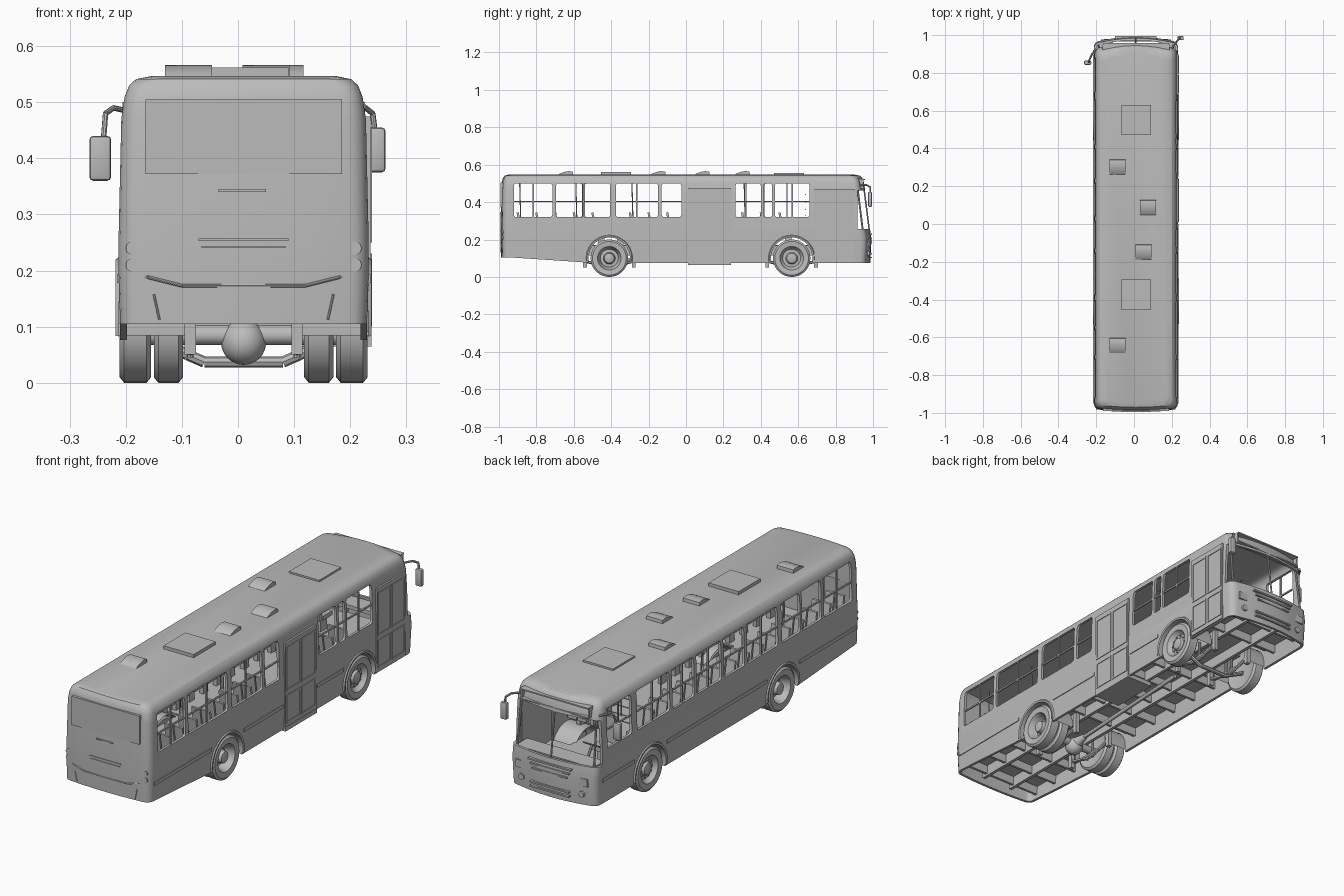
import bpy, bmesh, math
from mathutils import Vector, Matrix

if "Cube" in bpy.data.objects:
    bpy.data.objects.remove(bpy.data.objects["Cube"])

CX, HW = 0.01, 0.223          # body centre line and half width
WHEELS = (-0.41, 0.565)       # axle positions
grey = bpy.data.materials.new("body_grey")
grey.diffuse_color = (0.5, 0.5, 0.5, 1)
grey.use_nodes = True
grey.node_tree.nodes["Principled BSDF"].inputs["Base Color"].default_value = grey.diffuse_color


def part(name, bm, angle=30):
    bmesh.ops.remove_doubles(bm, verts=bm.verts, dist=1e-5)
    bmesh.ops.recalc_face_normals(bm, faces=bm.faces)
    me = bpy.data.meshes.new(name)
    bm.to_mesh(me)
    bm.free()
    me.materials.append(grey)
    me.polygons.foreach_set("use_smooth", [True] * len(me.polygons))
    me.set_sharp_from_angle(angle=math.radians(angle))
    ob = bpy.data.objects.new(name, me)
    bpy.context.collection.objects.link(ob)
    return ob


def box(bm, x0, x1, y0, y1, z0, z1, round_x=0.0):
    m = Matrix.Translation(((x0 + x1) / 2, (y0 + y1) / 2, (z0 + z1) / 2)) @ \
        Matrix.Diagonal((abs(x1 - x0), abs(y1 - y0), abs(z1 - z0), 1))
    vs = bmesh.ops.create_cube(bm, size=1, matrix=m)["verts"]
    if round_x:
        es = [e for e in {e for v in vs for e in v.link_edges}
              if abs(e.verts[0].co.x - e.verts[1].co.x) > 1e-4]
        bmesh.ops.bevel(bm, geom=es, offset=round_x, segments=3, profile=0.5, affect='EDGES')
    return vs


def tube(bm, p, q, r, n=8, r2=None):
    p, q = Vector(p), Vector(q)
    m = Matrix.Translation((p + q) / 2) @ (q - p).to_track_quat('Z', 'Y').to_matrix().to_4x4()
    bmesh.ops.create_cone(bm, cap_ends=True, segments=n, radius1=r,
                          radius2=r if r2 is None else r2, depth=(q - p).length, matrix=m)


def path(bm, pts, r, n=8):
    for p, q in zip(pts, pts[1:]):
        tube(bm, p, q, r, n)


def lathe(bm, s, yc, prof, a0=0, a1=360, n=36):
    # profile of (radius, distance from centre line) turned about the axle
    rows = []
    for i in range(n + 1):
        a = math.radians(a0 + (a1 - a0) * i / n)
        rows.append([bm.verts.new((CX + s * d, yc + r * math.cos(a), 0.1 + r * math.sin(a)))
                     for r, d in prof])
    for A, B in zip(rows, rows[1:]):
        for k in range(len(prof) - 1):
            bm.faces.new((A[k], A[k + 1], B[k + 1], B[k]))


def outline(ins, yf, yr, r=0.035):
    # plan of the body: gently bowed ends, rounded corners
    w, pts = HW - ins, []
    for end, y, bow in ((1, yf, 0.022), (-1, yr, 0.008)):
        half = []
        for k in range(5):
            a = math.radians(90 * k / 4)
            half.append((w - r + r * math.cos(a), end * y - bow - r + r * math.sin(a)))
        half += [((w - r) * t, end * y - bow * t * t) for t in (0.66, 0.33, 0)]
        full = half + [(-x, v) for x, v in reversed(half[:-1])]
        pts += [(CX + end * x, end * v) for x, v in full]
        pts.append((CX - end * w, -0.5))
    return pts


# body shell, lofted upward from the skirt to the roof
bm = bmesh.new()
rings = []
for z, ins, yf in ((0.075, 0.003, 0.985), (0.2, 0, 0.992), (0.25, 0, 0.985), (0.47, 0.005, 0.957),
                   (0.51, 0.011, 0.95), (0.53, 0.019, 0.942), (0.541, 0.031, 0.93), (0.547, 0.06, 0.9)):
    ring = []
    for x, y in outline(ins, yf, -0.992 + ins * 0.7):
        lift = 0.03 * min(1, max(0, (-0.5 - y) / 0.42)) if z < 0.1 else 0
        ring.append(bm.verts.new((x, y, z + lift)))
    rings.append(ring)
for A, B in zip(rings, rings[1:]):
    for k in range(len(A)):
        j = (k + 1) % len(A)
        bm.faces.new((A[k], A[j], B[j], B[k]))
bm.faces.new(rings[-1])
body = part("body_shell", bm)

# openings: side windows, windscreen, wheel arches
right = [(-.92, -.715), (-.695, -.405), (-.375, -.15), (-.13, -.025), (.265, .40), (.415, .46), (.475, .66)]
left = [(-.92, -.715), (-.695, -.555), (-.54, -.405), (-.375, -.15), (-.13, .02), (.04, .22),
        (.24, .40), (.42, .66), (.70, .88)]
bm = bmesh.new()
for s, wins in ((1, right), (-1, left)):
    for y0, y1 in wins:
        box(bm, CX + s * 0.18, CX + s * 0.27, y0, y1, 0.32, 0.5, 0.012)
    for yc in WHEELS:
        tube(bm, (CX + s * 0.17, yc, 0.1), (CX + s * 0.27, yc, 0.1), 0.112, 40)
box(bm, -0.3, 0.32, 0.918, 1.1, 0.255, 0.462)
cutter = part("opening_cutter", bm)
cutter.hide_render = True
sol = body.modifiers.new("thickness", 'SOLIDIFY')
sol.thickness, sol.offset = 0.012, -1
cut = body.modifiers.new("openings", 'BOOLEAN')
cut.object, cut.operation, cut.solver = cutter, 'DIFFERENCE', 'EXACT'
me = bpy.data.meshes.new_from_object(body.evaluated_get(bpy.context.evaluated_depsgraph_get()))
body.modifiers.clear()
body.data = me
me.set_sharp_from_angle(angle=math.radians(30))
bpy.data.objects.remove(cutter)

# window bars and side trim
bars, trim = bmesh.new(), bmesh.new()
for s, wins in ((1, right), (-1, left)):
    for y0, y1 in wins:
        box(bars, CX + s * 0.209, CX + s * 0.216, y0, y1, 0.4, 0.407)
        if y1 - y0 > 0.16:
            m = (y0 + y1) / 2
            box(bars, CX + s * 0.209, CX + s * 0.216, m - 0.004, m + 0.004, 0.32, 0.5)
    for y0, y1 in ((-.95, -.53), (-.29, 0), (.25, .445)) + (((.0, .25), (.685, .92)) if s < 0 else ()):
        box(trim, CX + s * 0.22, CX + s * 0.226, y0, y1, 0.178, 0.194)
part("window_bars", bars)
part("side_trim", trim)

# doors with inset panes
bm = bmesh.new()
for y0, y1, z0, z1 in ((0.01, 0.24, 0.08, 0.475), (0.685, 0.9, 0.08, 0.47)):
    box(bm, 0.215, 0.236, y0, y1, z0, z1)
    m = (y0 + y1) / 2
    for a, b in ((y0 + 0.008, m - 0.004), (m + 0.004, y1 - 0.008)):
        for c, d in ((0.1, 0.23), (0.25, z1 - 0.02)):
            for f in ((a, b, c, c + .007), (a, b, d - .007, d), (a, a + .007, c, d), (b - .007, b, c, d)):
                box(bm, 0.235, 0.239, *f)
box(bm, 0.1, 0.238, 0.01, 0.24, 0.065, 0.085)
part("doors", bm)

# wheel arch liners with flared lips
bm = bmesh.new()
for s in (-1, 1):
    for yc in WHEELS:
        lathe(bm, s, yc, [(0.111, 0.1), (0.111, 0.226), (0.12, 0.228), (0.124, 0.222)], -8, 188, 24)
part("wheel_arches", bm)

# wheels: single at the front, twin at the back
bm = bmesh.new()
for s in (-1, 1):
    for yc, d0, d1, depth in ((WHEELS[0], .165, .221, .035), (WHEELS[0], .108, .16, .02), (WHEELS[1], .165, .221, .012)):
        lathe(bm, s, yc, [(0, d0 + .01), (.058, d0 + .008), (.09, d0), (.1, d0 + .008), (.1, d1 - .008), (.09, d1),
                          (.063, d1 - .003), (.059, d1 - .012), (.048, d1 - .012 - depth), (.032, d1 - .01 - depth),
                          (.026, d1 - .012), (.012, d1 - .008), (0, d1 - .008)])
        for k in range(10):
            a = math.tau * k / 10
            y, z = yc + .039 * math.cos(a), .1 + .039 * math.sin(a)
            x = CX + s * (d1 - .012 - depth)
            tube(bm, (x - .006, y, z), (x + .006, y, z), .004, 6)
part("wheels", bm)

# floor, chassis rails and cross members
bm = bmesh.new()
box(bm, -0.1, 0.12, -0.97, 0.95, 0.165, 0.172)
for y0, y1 in ((-0.97, -0.525), (-0.295, 0.45), (0.68, 0.95)):
    box(bm, CX - 0.213, CX + 0.213, y0, y1, 0.165, 0.172)
part("floor", bm)
bm = bmesh.new()
for s in (-1, 1):
    box(bm, CX + s * 0.07, CX + s * 0.085, -0.95, 0.93, 0.115, 0.165)
for y in (-.93, -.8, -.66, -.24, -.1, .04, .18, .32, .74, .88):
    box(bm, CX - 0.21, CX + 0.21, y, y + 0.012, 0.125, 0.165)
part("chassis_frame", bm)

# axles, differential, drive shaft and leaf springs
bm = bmesh.new()
bmesh.ops.create_uvsphere(bm, u_segments=24, v_segments=16, radius=0.04,
                          matrix=Matrix.Translation((CX, WHEELS[0], 0.072)))
tube(bm, (CX - 0.17, WHEELS[0], 0.085), (CX + 0.17, WHEELS[0], 0.085), 0.018, 16)
tube(bm, (CX, WHEELS[0], 0.08), (CX, -0.33, 0.09), 0.032, 16, 0.012)
tube(bm, (CX, -0.34, 0.09), (CX, 0.3, 0.125), 0.01, 12)
part("rear_axle", bm)
bm = bmesh.new()
y = WHEELS[1]
path(bm, [(CX - .18, y, .09), (CX - .1, y, .05), (CX - .07, y, .037), (CX + .07, y, .037),
          (CX + .1, y, .05), (CX + .18, y, .09)], 0.01)
part("front_axle", bm)
bm = bmesh.new()
for s in (-1, 1):
    for yc in WHEELS:
        x = CX + s * 0.095
        pts = [(x, yc + t * 0.13, 0.062 + 0.022 * t * t) for t in (-1, -.5, 0, .5, 1)]
        path(bm, pts, 0.008, 6)
        path(bm, [(a, b * .6 + yc * .4, c - .01) for a, b, c in pts], 0.007, 6)
        for t in (-0.13, 0.13):
            box(bm, x - .01, x + .01, yc + t - .01, yc + t + .01, 0.05, 0.15)
        for t in (-0.02, 0.02):
            tube(bm, (x, yc + t, 0.045), (x, yc + t, 0.14), 0.006)
part("leaf_springs", bm)

# roof hatches and vents
bm = bmesh.new()
for yc, h in ((0.55, 0.555), (-0.375, 0.562)):
    box(bm, -0.065, 0.09, yc - .08, yc + .08, 0.54, h)
part("roof_hatches", bm)
bm = bmesh.new()
for x, y in ((-0.088, 0.3), (0.075, 0.085), (0.05, -0.15), (-0.088, -0.645)):
    prof = [(-.042, .543), (-.03, .553), (-.005, .562), (.02, .566), (.04, .562), (.042, .543)]
    ends = [[bm.verts.new((x + s * .042, y + a, b)) for a, b in prof] for s in (-1, 1)]
    for e in ends:
        bm.faces.new(e)
    for k in range(6):
        bm.faces.new((ends[0][k], ends[0][k - 1], ends[1][k - 1], ends[1][k]))
part("roof_vents", bm)

# rear panel, seams, slots and lamps
bm = bmesh.new()
box(bm, CX - .175, CX + .175, -0.991, -0.97, 0.372, 0.505)
path(bm, [(CX - .21, -.962, .193), (CX - .17, -.985, .188), (CX - .11, -.99, .173), (CX + .11, -.99, .173),
          (CX + .17, -.985, .188), (CX + .21, -.962, .193)], 0.003)
box(bm, -0.035, 0.05, -0.995, -0.98, 0.34, 0.345)
for z, w in ((0.253, .08), (0.24, .075)):
    box(bm, CX - w, CX + w, -0.995, -0.98, z, z + .004)
for s in (-1, 1):
    for z in (0.21, 0.24):
        tube(bm, (CX + s * .198, -0.95, z), (CX + s * .198, -0.983, z), 0.012, 20)
    tube(bm, (CX + s * .15, -.986, .112), (CX + s * .16, -.986, .158), .002, 6)
part("rear_details", bm)

# front: sign frame, screen pillars, grille, headlamps
bm = bmesh.new()
for z in (0.473, 0.517):
    box(bm, CX - .175, CX + .175, 0.92, 0.957, z, z + .006)
for s in (-1, 1):
    box(bm, CX + s * .17, CX + s * .177, 0.915, 0.95, 0.473, 0.523)
    tube(bm, (CX + s * .198, .945, .25), (CX + s * .192, .918, .47), 0.005)
    box(bm, CX + s * .12, CX + s * .185, 0.94, 0.978, 0.165, 0.2)
    tube(bm, (CX + s * .155, .95, .125), (CX + s * .155, .98, .125), 0.014, 16)
tube(bm, (CX, .98, .25), (CX, .952, .47), 0.004)
for z, w in ((.225, .11), (.205, .1), (.185, .09), (.12, .1), (.1, .1)):
    box(bm, CX - w, CX + w, 0.965, 0.994, z, z + .007)
part("front_details", bm)

# mirrors on curved arms
bm = bmesh.new()
for x0, x1, z0, y in ((-0.265, -0.226, 0.36, 0.855), (0.23, 0.263, 0.375, 0.985)):
    vs = box(bm, x0, x1, y - .012, y + .01, z0, z0 + .08)
    es = list({e for v in vs for e in v.link_edges})
    bmesh.ops.bevel(bm, geom=es, offset=0.007, segments=2, profile=0.5, affect='EDGES')
path(bm, [(-.2, .925, .485), (-.222, .9, .49), (-.236, .87, .48), (-.24, .855, .43)], 0.005)
path(bm, [(.2, .93, .49), (.225, .965, .492), (.24, .985, .48), (.245, .985, .44)], 0.005)
part("mirrors", bm)

# passenger seats, handles and poles
bm, poles = bmesh.new(), bmesh.new()
for s in (-1, 1):
    for i in range(15):
        y = -0.88 + i * 0.1
        if s > 0 and -0.06 < y < 0.27:
            continue
        for d in (0.125, 0.175):
            x = CX + s * d
            box(bm, x - .022, x + .022, y, y + .055, 0.235, 0.25)
            for v in box(bm, x - .022, x + .022, y - .008, y + .004, 0.235, 0.345):
                v.co.y -= 0.018 * (v.co.z > 0.3)
        box(bm, CX + s * .14, CX + s * .16, y + .01, y + .045, 0.17, 0.236)
        if i % 3 == 0:
            tube(poles, (CX + s * .1, y, 0.17), (CX + s * .1, y - .01, 0.535), 0.003, 6)
    tube(poles, (CX + s * .1, -.9, .505), (CX + s * .1, .66, .505), 0.003, 6)
part("seats", bm)
for z in (0.33, 0.36, 0.4, 0.44):
    tube(poles, (-0.19, 0.64, z), (-0.03, 0.64, z), 0.003, 6)
part("grab_poles", poles)

# driver area
bm = bmesh.new()
box(bm, CX - .2, CX + .2, 0.87, 0.955, 0.235, 0.252)
box(bm, CX - .15, CX - .07, 0.71, 0.78, 0.235, 0.255)
box(bm, CX - .145, CX - .075, 0.69, 0.71, 0.235, 0.375)
box(bm, CX - .13, CX - .09, 0.72, 0.77, 0.17, 0.236)
tube(bm, (CX - .11, .88, .22), (CX - .11, .835, .29), 0.006)
ring = [(CX - .11 + .04 * math.cos(a), .835 + .034 * math.sin(a), .29 + .021 * math.sin(a))
        for a in [math.tau * k / 16 for k in range(17)]]
path(bm, ring, 0.003, 6)
part("driver_area", bm)
